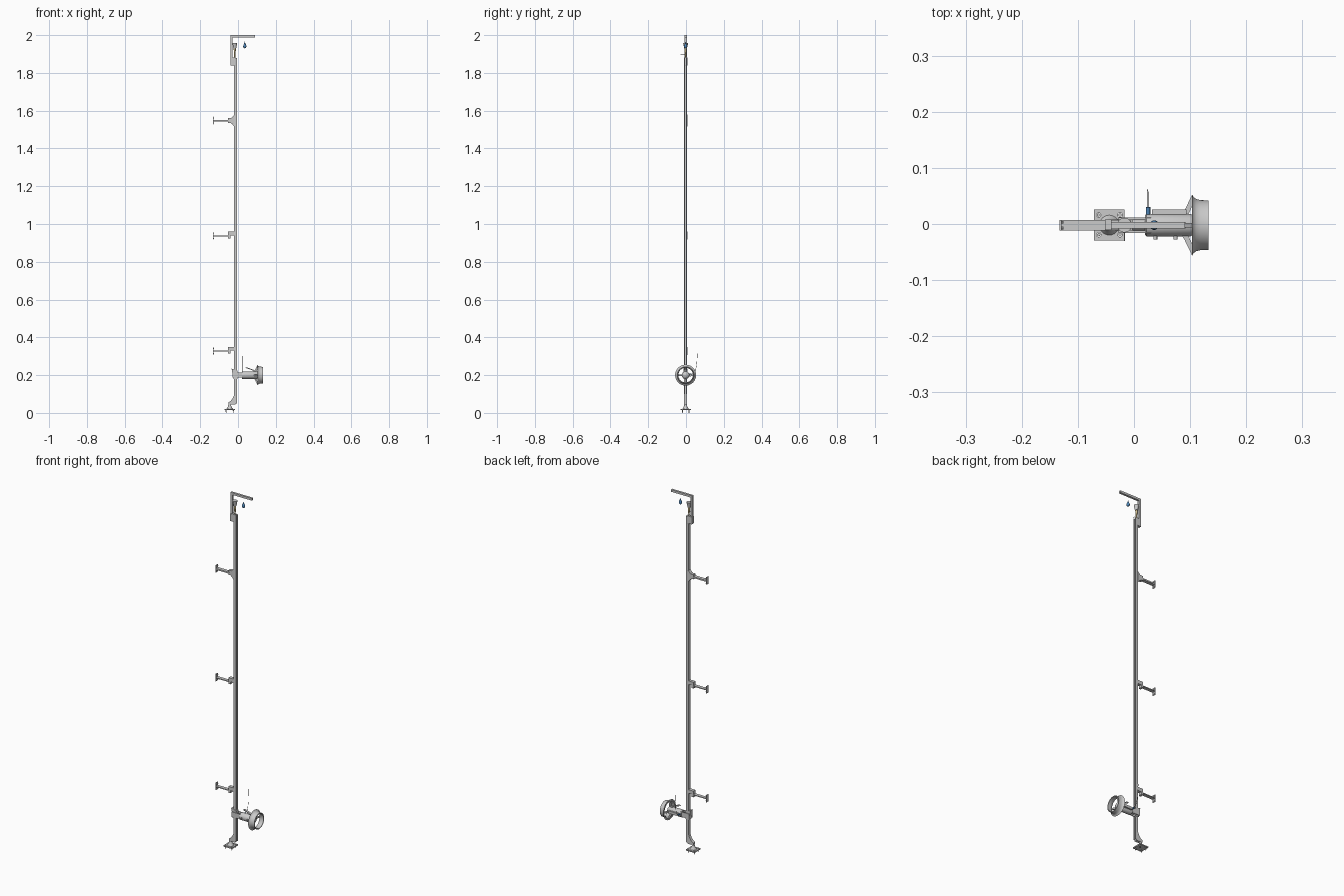
import bpy, bmesh, math
from mathutils import Vector, Matrix

if "Cube" in bpy.data.objects:
    bpy.data.objects.remove(bpy.data.objects["Cube"])

YC = -0.002  # centre plane of the rail


def add(name, bm, smooth=False, color=None):
    bmesh.ops.recalc_face_normals(bm, faces=bm.faces)
    me = bpy.data.meshes.new(name)
    bm.to_mesh(me)
    bm.free()
    ob = bpy.data.objects.new(name, me)
    bpy.context.collection.objects.link(ob)
    if smooth:
        bpy.ops.object.select_all(action='DESELECT')
        ob.select_set(True)
        bpy.context.view_layer.objects.active = ob
        bpy.ops.object.shade_smooth_by_angle(angle=math.radians(35))
    if color:
        m = bpy.data.materials.new(name + "_paint")
        m.diffuse_color = (*color, 1)
        m.use_nodes = True
        m.node_tree.nodes["Principled BSDF"].inputs["Base Color"].default_value = m.diffuse_color
        me.materials.append(m)
    return ob


def box(name, x, y, z, bevel=0):
    bm = bmesh.new()
    bmesh.ops.create_cube(bm, size=1)
    for v in bm.verts:
        v.co = Vector(r[0] + (c + 0.5) * (r[1] - r[0]) for r, c in zip((x, y, z), v.co))
    if bevel:
        bmesh.ops.bevel(bm, geom=bm.edges[:], offset=bevel, segments=2, affect='EDGES', profile=0.5)
    return add(name, bm)


def prism(name, pts, lo, hi, axis='y'):
    """Extrude an outline: (x, z) along y, or (x, y) along z."""
    bm = bmesh.new()
    place = (lambda p, t: (p[0], t, p[1])) if axis == 'y' else (lambda p, t: (p[0], p[1], t))
    f = bm.faces.new([bm.verts.new(place(p, lo)) for p in pts])
    ext = bmesh.ops.extrude_face_region(bm, geom=[f])['geom']
    shift = Vector(place((0, 0), hi - lo))
    bmesh.ops.translate(bm, vec=shift, verts=[g for g in ext if isinstance(g, bmesh.types.BMVert)])
    return add(name, bm)


def rod(name, a, b, r, r2=None, n=16, color=None):
    a, b = Vector(a), Vector(b)
    rot = (b - a).to_track_quat('Z', 'Y').to_matrix().to_4x4()
    bm = bmesh.new()
    bmesh.ops.create_cone(bm, cap_ends=True, segments=n, radius1=r, radius2=r if r2 is None else r2,
                          depth=(b - a).length, matrix=Matrix.Translation((a + b) / 2) @ rot)
    return add(name, bm, True, color)


def lathe(name, prof, centre, axis='x', closed=False, n=48, color=None):
    """Spin (along, radius) points around an axis through centre."""
    bm = bmesh.new()
    vs = [bm.verts.new((t, r, 0) if axis == 'x' else (r, 0, t)) for t, r in prof]
    es = [bm.edges.new(p) for p in zip(vs, vs[1:] + vs[:1] if closed else vs[1:])]
    bmesh.ops.spin(bm, geom=vs + es, cent=(0, 0, 0), axis=(1, 0, 0) if axis == 'x' else (0, 0, 1),
                   angle=math.tau, steps=n, use_duplicate=False)
    bmesh.ops.remove_doubles(bm, verts=bm.verts[:], dist=1e-5)
    bmesh.ops.translate(bm, vec=centre, verts=bm.verts[:])
    return add(name, bm, True, color)


def cut(ob, *cutters):
    for c in cutters:
        c.hide_render = True
        c.hide_set(True)
        m = ob.modifiers.new("hole", 'BOOLEAN')
        m.operation, m.object, m.solver = 'DIFFERENCE', c, 'EXACT'
    bpy.context.view_layer.update()
    me = bpy.data.meshes.new_from_object(ob.evaluated_get(bpy.context.evaluated_depsgraph_get()))
    ob.modifiers.clear()
    ob.data = me
    for c in cutters:
        bpy.data.objects.remove(c)


# Long slotted rail
half = [(-0.021, 0), (-0.021, 0.008), (-0.005, 0.008), (-0.005, 0.003),
        (-0.008, 0.003), (-0.008, 0.005), (-0.017, 0.005), (-0.017, 0)]
outline = [(x, YC + y) for x, y in half[:-1]] + [(x, YC - y) for x, y in half[-2:0:-1]]
prism("rail", outline[1:], 0.05, 1.88, 'z')

# Three wall brackets: clamp, arm, wall plate and screws
for i, z in enumerate((0.33, 0.94, 1.55)):
    tag = f"_{i + 1}"
    if i < 2:
        prism("bracket_clamp" + tag, [(-0.052, z - 0.016), (-0.040, z - 0.016), (-0.040, z - 0.001),
              (-0.020, z - 0.001), (-0.020, z + 0.019), (-0.052, z + 0.019)], YC - 0.009, YC + 0.010)
    else:
        prism("bracket_clamp" + tag, [(-0.052, z - 0.014), (-0.040, z - 0.014), (-0.030, z - 0.022),
              (-0.021, z - 0.034), (-0.018, z - 0.034), (-0.018, z + 0.030), (-0.025, z + 0.022),
              (-0.034, z + 0.012), (-0.052, z + 0.012)], YC - 0.009, YC + 0.010)
    h = 0.0022 if i < 2 else 0.004
    box("bracket_arm" + tag, (-0.130, -0.045), (YC - 0.0095, YC + 0.0095), (z - 0.003 - h, z - 0.003 + h))
    box("wall_plate" + tag, (-0.133, -0.129), (YC - 0.0095, YC + 0.0095), (z - 0.023, z + 0.018), 0.0008)
    for dy in (-0.005, 0.005):
        for dz in (-0.016, 0.011):
            rod("plate_screw" + tag, (-0.130, YC + dy, z + dz), (-0.126, YC + dy, z + dz), 0.0025, n=10)

# Foot: drilled plate, flared neck and curved link to the rail
plate = box("foot_plate", (-0.071, -0.017), (-0.029, 0.026), (0.014, 0.020))
corners = [(x, y) for x in (-0.063, -0.025) for y in (-0.019, 0.016)]
cut(plate, *[rod("hole", (x, y, 0), (x, y, 0.04), 0.004) for x, y in corners])
for x, y in corners:
    rod("foot_peg", (x, y, 0.0), (x, y, 0.014), 0.0015, 0.003, n=10)
lathe("foot_neck", [(0.018, 0), (0.018, 0.019), (0.026, 0.014), (0.036, 0.008), (0.052, 0.006), (0.052, 0)],
      (-0.044, YC, 0), 'z', n=24)
prism("foot_link", [(-0.050, 0.044), (-0.012, 0.044), (-0.012, 0.10), (-0.020, 0.10), (-0.023, 0.088),
      (-0.029, 0.076), (-0.038, 0.064), (-0.050, 0.056)], YC - 0.008, YC + 0.008)

# Top bracket: sleeve, upright and overhanging arm
box("top_sleeve", (-0.041, -0.014), (YC - 0.009, YC + 0.009), (1.84, 1.882), 0.001)
prism("top_bracket", [(-0.041, 1.86), (-0.030, 1.86), (-0.030, 1.988), (0.091, 1.988), (0.091, 2.0),
      (-0.041, 2.0)], YC - 0.006, YC + 0.006)

# Funnel, its pin, and the hanging drop
lathe("funnel", [(1.928, 0), (1.928, 0.007), (1.957, 0.013), (1.957, 0.0)], (-0.017, YC, 0), 'z', n=24)
rod("funnel_stem", (-0.017, YC, 1.882), (-0.017, YC, 1.93), 0.003, 0.006, color=(0.75, 0.6, 0.3))
rod("funnel_pin", (-0.017, -0.030, 1.897), (-0.017, YC, 1.897), 0.001, n=8)
lathe("drop", [(1.930, 0), (1.932, 0.005), (1.938, 0.0085), (1.945, 0.008), (1.954, 0.004), (1.966, 0)],
      (0.036, YC, 0), 'z', n=24, color=(0.08, 0.25, 0.5))

# Clamp on the rail carrying the horizontal unit
ZA = 0.20
prism("unit_clamp", [(-0.034, 0.234), (-0.003, 0.224), (-0.003, 0.180), (-0.024, 0.180)], YC - 0.010, YC + 0.010)
for s in (-1, 1):
    y = YC + s * 0.012
    box("side_plate", (-0.028, 0.030), (y - 0.002, y + 0.002), (0.187, 0.215))
rod("unit_neck", (-0.005, YC, ZA), (0.022, YC, ZA), 0.010)

# Horizontal unit: barrel, side strip, bolts, sloping lever
lathe("barrel", [(0.020, 0), (0.020, 0.018), (0.022, 0.020), (0.100, 0.020), (0.106, 0.017), (0.112, 0.008),
      (0.113, 0)], (0, YC, ZA), n=32)
box("barrel_strip", (0.032, 0.094), (0.014, 0.026), (0.193, 0.207))
for x in (0.038, 0.074):
    rod("barrel_bolt", (x, -0.018, ZA), (x, -0.028, ZA), 0.0035, n=12)
prism("lever", [(0.036, 0.240), (0.046, 0.242), (0.092, 0.224), (0.092, 0.214), (0.084, 0.214), (0.080, 0.224),
      (0.046, 0.236)], YC - 0.006, YC + 0.006)

# Flared ring and its four struts
lathe("ring", [(0.103, 0.0555), (0.106, 0.050), (0.111, 0.0465), (0.119, 0.0445), (0.133, 0.0440),
      (0.133, 0.0395), (0.118, 0.0385), (0.108, 0.041), (0.103, 0.046)], (0, YC, ZA), closed=True, n=48)
for k in range(4):
    st = prism("ring_strut", [(0.084, 0.017), (0.096, 0.017), (0.109, 0.046), (0.103, 0.053), (0.090, 0.026)],
               -0.004, 0.004)
    st.rotation_euler = (k * math.pi / 2, 0, 0)
    st.location = (0, YC, ZA)

# Thin curved wire on a small socket
rod("wire_socket", (0.025, 0.014, 0.203), (0.025, 0.030, 0.205), 0.004, color=(0.08, 0.25, 0.5))
path = [(0.025, 0.029, 0.205), (0.025, 0.042, 0.212), (0.025, 0.051, 0.228), (0.025, 0.057, 0.26),
        (0.024, 0.061, 0.326)]
for a, b in zip(path, path[1:]):
    rod("wire", a, b, 0.0008, n=6, color=(0.04, 0.04, 0.04))
